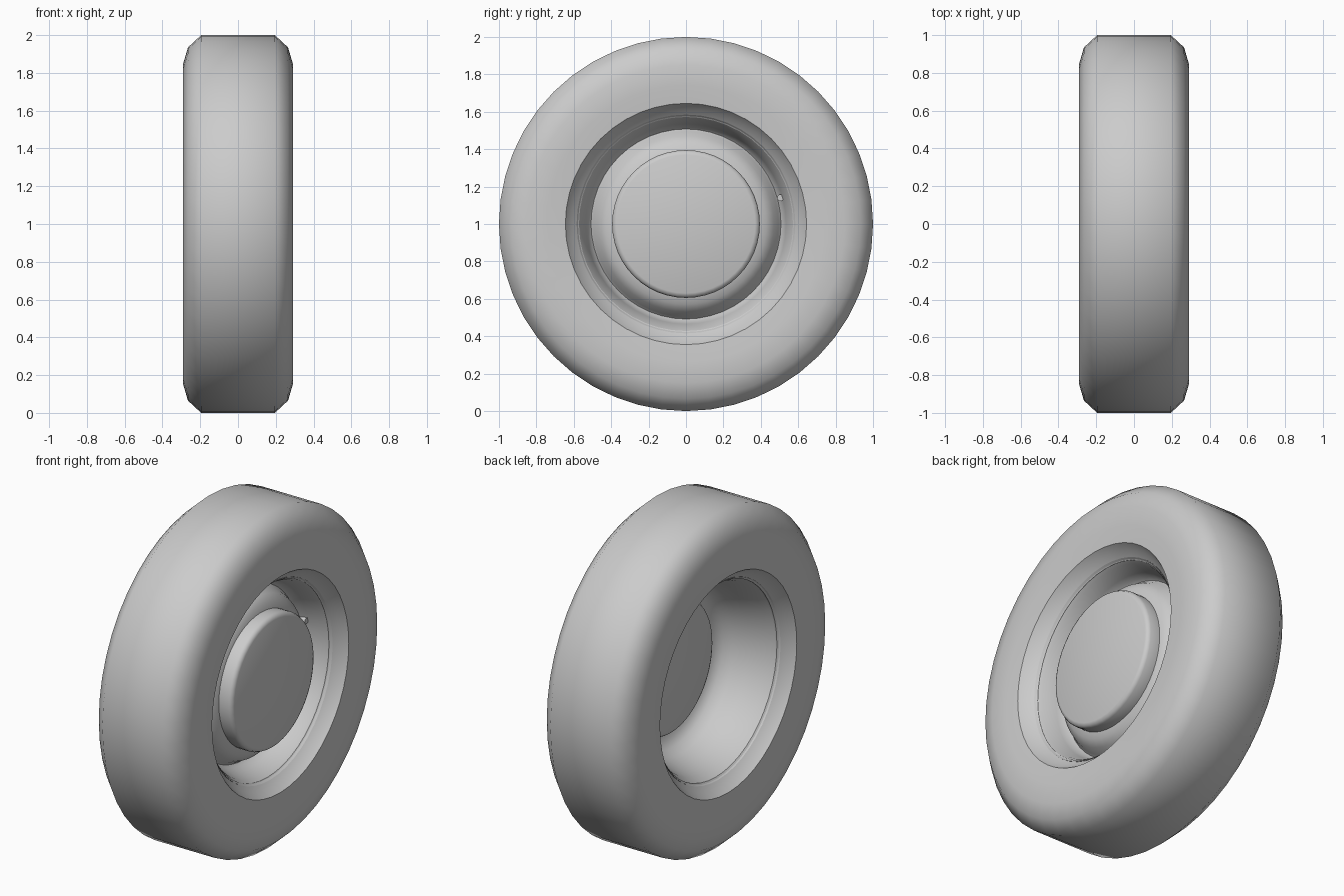
import bpy, bmesh, math
from math import radians, cos, sin

if "Cube" in bpy.data.objects:
    bpy.data.objects.remove(bpy.data.objects["Cube"])

SIDES = 48


def lathe(name, profile, smooth=48):
    """Revolve a closed loop of (x, radius) points around the axle at z = 1."""
    bm = bmesh.new()
    rings = []
    for x, r in profile:
        if r == 0:
            rings.append([bm.verts.new((x, 0, 1))] * SIDES)
        else:
            rings.append([bm.verts.new((x, r * cos(math.tau * i / SIDES),
                                        1 + r * sin(math.tau * i / SIDES)))
                          for i in range(SIDES)])
    for a, b in zip(rings, rings[1:] + rings[:1]):
        for i in range(SIDES):
            j = (i + 1) % SIDES
            corners = list(dict.fromkeys((a[i], a[j], b[j], b[i])))
            if len(corners) > 2:
                bm.faces.new(corners)
    bmesh.ops.recalc_face_normals(bm, faces=bm.faces)
    mesh = bpy.data.meshes.new(name)
    bm.to_mesh(mesh)
    bm.free()
    ob = bpy.data.objects.new(name, mesh)
    bpy.context.collection.objects.link(ob)
    bpy.ops.object.select_all(action='DESELECT')
    ob.select_set(True)
    bpy.context.view_layer.objects.active = ob
    bpy.ops.object.shade_smooth_by_angle(angle=radians(smooth))
    return ob


# Tyre: half profile mirrored across the middle
half = [(0.195, 1.0), (0.265, 0.935), (0.29, 0.85), (0.288, 0.74),
        (0.28, 0.645), (0.235, 0.615), (0.20, 0.572)]
lathe("tyre", half + [(-x, r) for x, r in reversed(half)])

# Rim: front groove and raised hub drum, deep bowl and drum end at the back
front = [(0.215, 0.585), (0.18, 0.56), (0.10, 0.535), (0.06, 0.522), (0.045, 0.508),
         (0.06, 0.495), (0.11, 0.47), (0.14, 0.43), (0.15, 0.395),
         (0.212, 0.395), (0.228, 0.387), (0.235, 0.37), (0.235, 0)]
back = [(0.09, 0), (0.09, 0.37), (0.097, 0.387), (0.11, 0.395), (0.125, 0.395),
        (0.115, 0.43), (0.085, 0.47), (0.03, 0.495), (-0.05, 0.52),
        (-0.15, 0.55), (-0.215, 0.585)]
lathe("rim", front + back)

# Valve stem in the front groove
bpy.ops.mesh.primitive_cylinder_add(vertices=10, radius=0.018, depth=0.06,
                                    location=(0.07, 0.505, 1.14),
                                    rotation=(0, radians(90), 0))
bpy.context.object.name = "valve_stem"
bpy.ops.object.shade_smooth_by_angle(angle=radians(40))
